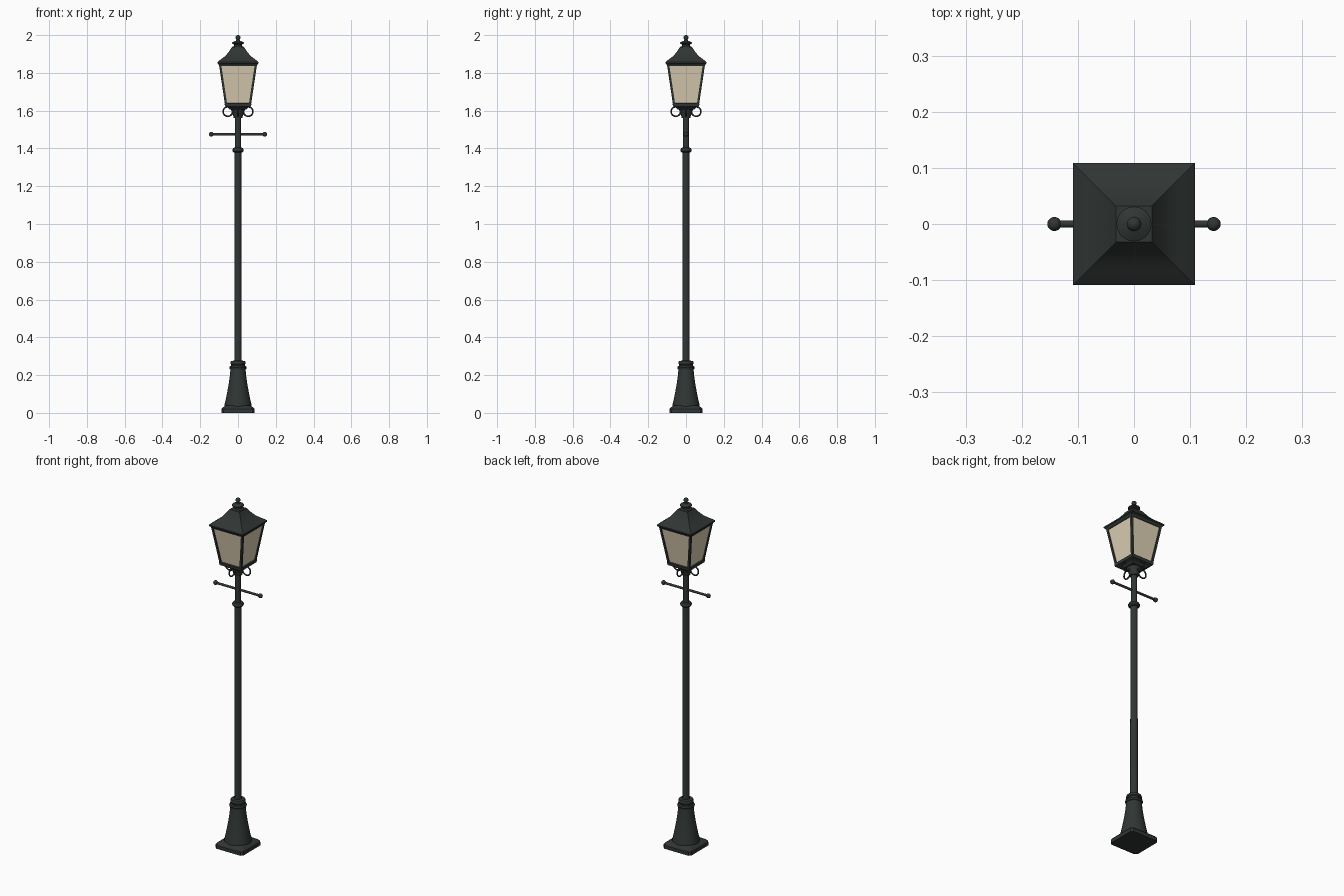
import bpy, bmesh, math
from mathutils import Vector

if "Cube" in bpy.data.objects:
    bpy.data.objects.remove(bpy.data.objects["Cube"])


def material(name, color):
    m = bpy.data.materials.new(name)
    m.diffuse_color = color
    m.use_nodes = True
    m.node_tree.nodes["Principled BSDF"].inputs["Base Color"].default_value = m.diffuse_color
    return m


IRON = material("dark_iron", (0.03, 0.037, 0.035, 1))
GLASS = material("warm_glass", (0.72, 0.63, 0.46, 0.8))


def finish(name, bm, mat=IRON, smooth=None):
    bmesh.ops.recalc_face_normals(bm, faces=bm.faces)
    me = bpy.data.meshes.new(name)
    bm.to_mesh(me)
    bm.free()
    ob = bpy.data.objects.new(name, me)
    bpy.context.collection.objects.link(ob)
    me.materials.append(mat)
    if smooth:
        bpy.ops.object.select_all(action='DESELECT')
        ob.select_set(True)
        bpy.context.view_layer.objects.active = ob
        bpy.ops.object.shade_smooth_by_angle(angle=math.radians(smooth))
    return ob


def loft(name, rings, caps=True, mat=IRON, smooth=None):
    """Skin a stack of equal-length point rings."""
    bm = bmesh.new()
    loops = [[bm.verts.new(p) for p in r] for r in rings]
    n = len(loops[0])
    for a, b in zip(loops, loops[1:]):
        for i in range(n):
            j = (i + 1) % n
            bm.faces.new((a[i], a[j], b[j], b[i]))
    if caps:
        bm.faces.new(loops[0][::-1])
        bm.faces.new(loops[-1])
    return finish(name, bm, mat, smooth)


def lathe(name, profile, n=32):
    rings = [[(r * math.cos(2 * math.pi * i / n), r * math.sin(2 * math.pi * i / n), z)
              for i in range(n)] for r, z in profile]
    return loft(name, rings, smooth=35)


def square(name, profile, cut=0.0, **kw):
    """Square stack of (half width, z); cut chamfers the corners."""
    rings = []
    for h, z in profile:
        c = h - cut
        if cut:
            pts = [(h, -c), (h, c), (c, h), (-c, h), (-h, c), (-h, -c), (-c, -h), (c, -h)]
        else:
            pts = [(h, -h), (h, h), (-h, h), (-h, -h)]
        rings.append([(x, y, z) for x, y in pts])
    return loft(name, rings, **kw)


def rod(name, a, b, r, n=16):
    a, b = Vector(a), Vector(b)
    bm = bmesh.new()
    bmesh.ops.create_cone(bm, cap_ends=True, segments=n, radius1=r, radius2=r, depth=(b - a).length)
    bmesh.ops.transform(bm, matrix=(b - a).to_track_quat('Z', 'Y').to_matrix().to_4x4(), verts=bm.verts)
    bmesh.ops.translate(bm, vec=(a + b) / 2, verts=bm.verts)
    return finish(name, bm, smooth=35)


def ball(name, pos, r):
    bm = bmesh.new()
    bmesh.ops.create_uvsphere(bm, u_segments=20, v_segments=12, radius=r)
    bmesh.ops.translate(bm, vec=pos, verts=bm.verts)
    return finish(name, bm, smooth=60)


# Base
square("plinth", [(0.088, 0), (0.088, 0.02), (0.083, 0.027), (0.07, 0.036), (0.066, 0.038)], cut=0.012)
lathe("flared_base", [(0.073, 0.025), (0.071, 0.045), (0.064, 0.075), (0.057, 0.11), (0.05, 0.15),
                      (0.044, 0.19), (0.04, 0.23)])
lathe("base_collar", [(0.038, 0.228), (0.043, 0.231), (0.046, 0.239), (0.043, 0.247), (0.037, 0.25),
                      (0.036, 0.256), (0.04, 0.26), (0.04, 0.268), (0.036, 0.275), (0.019, 0.277)])

# Post
lathe("post", [(0.0195, 0.26), (0.0185, 1.39)])
lathe("post_collar", [(0.018, 1.378), (0.025, 1.38), (0.03, 1.387), (0.03, 1.394), (0.025, 1.402), (0.017, 1.405)])
lathe("upper_post", [(0.0165, 1.39), (0.0165, 1.57)])

# Ladder bar
rod("ladder_bar", (-0.142, 0, 1.475), (0.142, 0, 1.475), 0.0065)
for s, side in ((-1, "left"), (1, "right")):
    ball("bar_knob_" + side, (s * 0.142, 0, 1.475), 0.0125)

# Lantern support cup and four scroll rings
lathe("lantern_cup", [(0.017, 1.56), (0.023, 1.562), (0.026, 1.575), (0.034, 1.597), (0.044, 1.617), (0.044, 1.625)])
for k in range(4):
    a = k * math.pi / 2
    bpy.ops.mesh.primitive_torus_add(location=(0.054 * math.cos(a), 0.054 * math.sin(a), 1.595),
                                     rotation=(math.pi / 2, 0, a), major_radius=0.025, minor_radius=0.004,
                                     major_segments=28, minor_segments=8)
    ring = bpy.context.object
    ring.name = "scroll_ring_%d" % (k + 1)
    ring.data.materials.append(IRON)
    bpy.ops.object.shade_smooth_by_angle(angle=math.radians(60))

# Lantern body
square("lantern_floor", [(0.042, 1.605), (0.052, 1.615), (0.069, 1.622), (0.071, 1.638), (0.064, 1.641)])
square("lantern_glass", [(0.064, 1.638), (0.096, 1.842)], caps=False, mat=GLASS)
for sx in (-1, 1):
    for sy in (-1, 1):
        rings = [[(sx * h + dx * 0.006, sy * h + dy * 0.006, z)
                  for dx, dy in ((1, -1), (1, 1), (-1, 1), (-1, -1))] for h, z in ((0.063, 1.632), (0.095, 1.846))]
        loft("lantern_%s_%s_corner" % ("front" if sy < 0 else "back", "left" if sx < 0 else "right"), rings)

# Roof and finial
square("roof", [(0.099, 1.836), (0.103, 1.845), (0.109, 1.85), (0.109, 1.857), (0.1, 1.865), (0.083, 1.877),
                (0.066, 1.891), (0.052, 1.907), (0.04, 1.924), (0.032, 1.937)], smooth=20)
lathe("finial", [(0.03, 1.93), (0.029, 1.938), (0.021, 1.943), (0.022, 1.95), (0.031, 1.955), (0.031, 1.961),
                 (0.022, 1.966), (0.011, 1.97), (0.008, 1.978), (0.008, 1.985)], 24)
ball("finial_ball", (0, 0, 1.987), 0.013)
